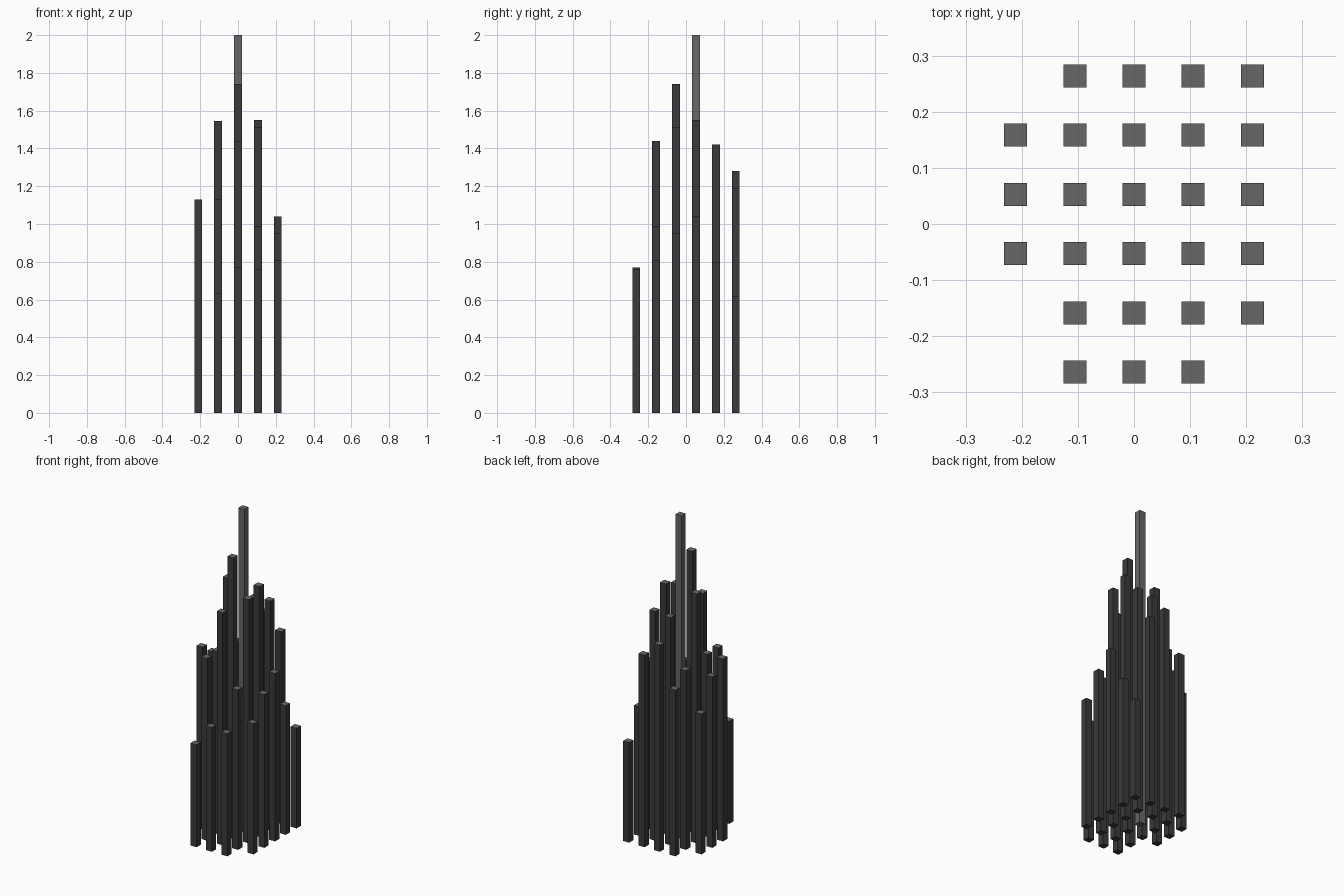
import bpy
import bmesh

if "Cube" in bpy.data.objects:
    bpy.data.objects.remove(bpy.data.objects["Cube"])

PITCH = 0.1055   # spacing between columns
WIDTH = 0.041    # square column width

# column heights: one row per step from front to back, left to right (0 = empty)
HEIGHTS = [
    (0,    0.635, 0.77, 0.76, 0),
    (0,    1.13,  1.44, 0.99, 0.81),
    (1.13, 1.13,  1.74, 1.51, 0.95),
    (1.06, 1.545, 2.00, 1.55, 1.04),
    (0.87, 1.11,  1.41, 1.42, 0.80),
    (0,    1.03,  1.28, 1.19, 0.62),
]


def make_material(name, value):
    mat = bpy.data.materials.new(name)
    mat.diffuse_color = (value, value, value, 1.0)
    mat.use_nodes = True
    mat.node_tree.nodes["Principled BSDF"].inputs["Base Color"].default_value = mat.diffuse_color
    return mat


dark_grey = make_material("dark_grey", 0.043)
mid_grey = make_material("mid_grey", 0.135)


def make_column(name, x, y, height, side_mat):
    bm = bmesh.new()
    bmesh.ops.create_cube(bm, size=1.0)
    for v in bm.verts:
        v.co.x = v.co.x * WIDTH + x
        v.co.y = v.co.y * WIDTH + y
        v.co.z = (v.co.z + 0.5) * height
    bm.normal_update()
    # lighter cap on the top face
    for f in bm.faces:
        f.material_index = 1 if f.normal.z > 0.5 else 0
    mesh = bpy.data.meshes.new(name)
    bm.to_mesh(mesh)
    bm.free()
    mesh.materials.append(side_mat)
    mesh.materials.append(mid_grey)
    obj = bpy.data.objects.new(name, mesh)
    bpy.context.collection.objects.link(obj)


# grid of square columns, the tallest one in the lighter grey
for j, row in enumerate(HEIGHTS):
    for i, h in enumerate(row):
        if h == 0:
            continue
        tallest = h == 2.0
        name = "tallest_column" if tallest else f"column_row{j + 1}_{i + 1}"
        make_column(name, (i - 2) * PITCH, (j - 2.5) * PITCH, h,
                    mid_grey if tallest else dark_grey)
